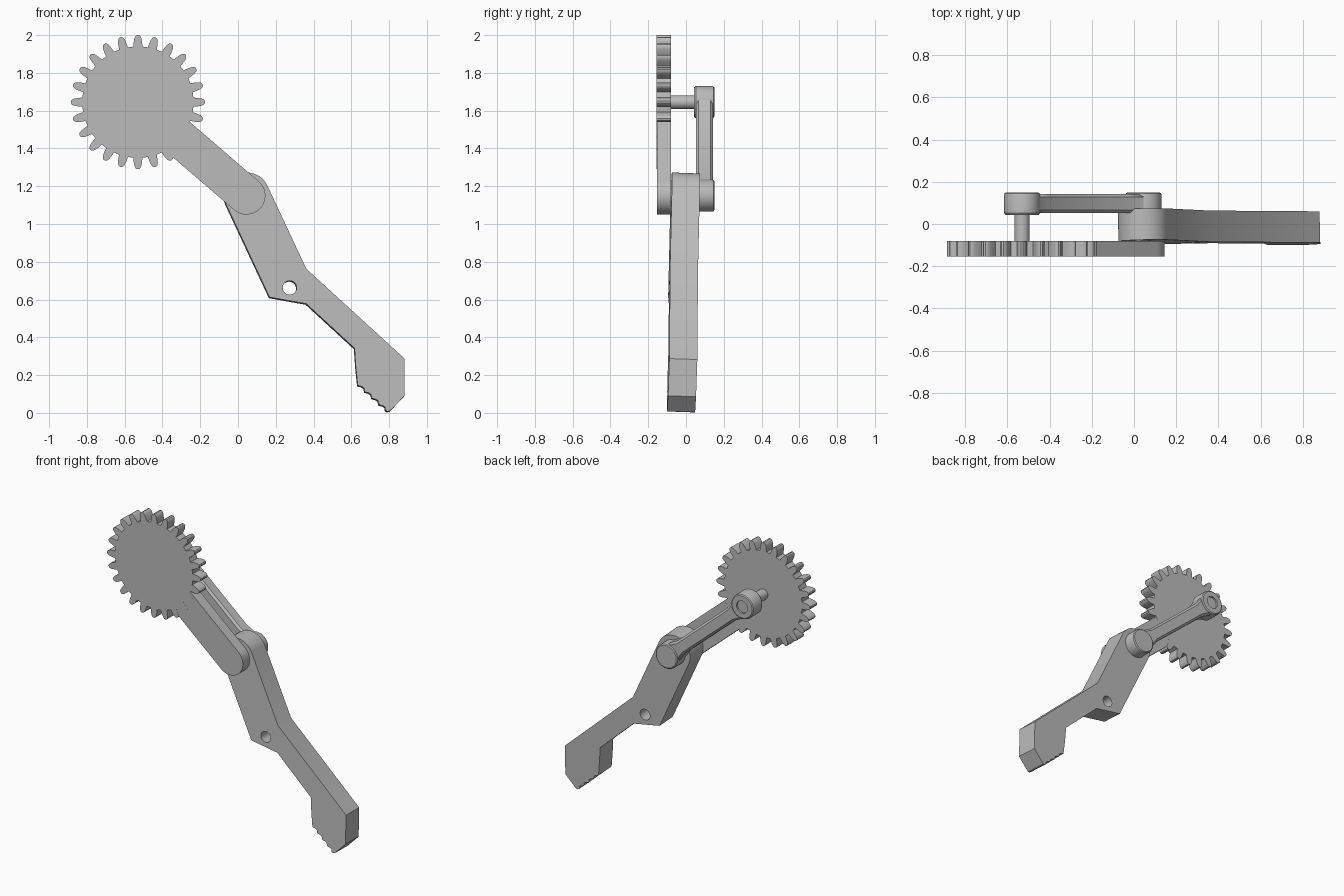
import bpy, bmesh
from math import sin, cos, pi, tau, atan2
from mathutils import Matrix, Vector

cube = bpy.data.objects.get("Cube")
if cube:
    bpy.data.objects.remove(cube)

grey = bpy.data.materials.new("plain grey")
grey.use_nodes = True
COLOUR = (0.5, 0.5, 0.5, 1)
grey.diffuse_color = COLOUR
grey.node_tree.nodes["Principled BSDF"].inputs["Base Color"].default_value = COLOUR

# Shared pivots, as (x, z)
GEAR = Vector((-0.53, 1.645))
HINGE = Vector((0.045, 1.15))
ALONG = (HINGE - GEAR).normalized()
SIDE = Vector((-ALONG.y, ALONG.x))
SLOPE = atan2(ALONG.y, ALONG.x)


def finish(name, bm):
    bmesh.ops.recalc_face_normals(bm, faces=bm.faces)
    mesh = bpy.data.meshes.new(name)
    bm.to_mesh(mesh)
    bm.free()
    mesh.materials.append(grey)
    obj = bpy.data.objects.new(name, mesh)
    bpy.context.collection.objects.link(obj)
    bpy.ops.object.select_all(action="DESELECT")
    obj.select_set(True)
    bpy.context.view_layer.objects.active = obj
    bpy.ops.object.shade_smooth_by_angle(angle=pi / 6)
    return obj


def arc(centre, radius, start=0.0, end=tau, steps=32):
    """Points along an arc; a full circle leaves out the repeated end."""
    count = steps if end - start >= tau else steps + 1
    angles = [start + (end - start) * i / steps for i in range(count)]
    return [(centre[0] + radius * cos(a), centre[1] + radius * sin(a)) for a in angles]


def plate(name, loops, front, back):
    """Extrude x-z outlines (the first solid, the rest holes) along y."""
    bm = bmesh.new()
    for loop in loops:
        verts = [bm.verts.new((x, front, z)) for x, z in loop]
        for i, v in enumerate(verts):
            bm.edges.new((verts[i - 1], v))
    bmesh.ops.triangle_fill(bm, use_beauty=True, edges=bm.edges[:],
                            normal=(0, -1, 0))
    out = bmesh.ops.extrude_face_region(bm, geom=bm.faces[:],
                                        use_keep_orig=True)
    moved = [g for g in out["geom"] if isinstance(g, bmesh.types.BMVert)]
    bmesh.ops.translate(bm, verts=moved, vec=(0, back - front, 0))
    return finish(name, bm)


def turned(name, centre, profile):
    """Revolve a (radius, y) profile about an axis along y."""
    bm = bmesh.new()
    verts = [bm.verts.new((r, y, 0)) for r, y in profile]
    edges = [bm.edges.new(pair) for pair in zip(verts, verts[1:])]
    bmesh.ops.spin(bm, geom=verts + edges, axis=(0, 1, 0), cent=(0, 0, 0),
                   angle=tau, steps=40, use_duplicate=False)
    bmesh.ops.remove_doubles(bm, verts=bm.verts, dist=0.0001)
    bmesh.ops.translate(bm, verts=bm.verts, vec=(centre[0], 0, centre[1]))
    return finish(name, bm)


# Gear wheel with rounded teeth
TEETH = 24
flank = [(0.295, 0.082), (0.318, 0.07), (0.338, 0.055), (0.35, 0.036), (0.355, 0.014)]
tooth = [(r, -a) for r, a in flank] + [(r, a) for r, a in reversed(flank)]
outline = []
for i in range(TEETH):
    for r, a in tooth:
        angle = tau * i / TEETH + a
        outline.append((GEAR.x + r * cos(angle), GEAR.y + r * sin(angle)))
plate("gear_wheel", [outline], -0.155, -0.08)

# Crank arm joined to the gear, with a round end
start = GEAR + ALONG * 0.15
arm = [start + SIDE * 0.1, start - SIDE * 0.1]
arm += arc(HINGE, 0.1, SLOPE - pi / 2, SLOPE + pi / 2, 24)
plate("crank_arm", [arm], -0.1545, -0.0805)

# Gripper finger: round hinge, elbow with a hole, serrated tip
finger = arc(HINGE, 0.12, 0.44, 0.44 + pi, 28)
finger += [(0.165, 0.61), (0.36, 0.575), (0.615, 0.34), (0.622, 0.24)]
serration = [(0, 0), (0.022, -0.006), (0.033, -0.014)]
for i in range(4):
    finger += [(0.632 + 0.0375 * i + dx, 0.143 - 0.034 * i + dz)
               for dx, dz in serration]
finger += [(0.778, 0.012), (0.79, 0.005), (0.803, 0.008), (0.88, 0.088),
           (0.88, 0.285), (0.36, 0.76)]
hole = arc((0.272, 0.66), 0.037)
gripper = plate("gripper_finger", [finger, hole], -0.074, 0.074)
# The finger leans slightly off the gear plane
lean = Matrix(((1, -0.025, 0, 0), (0.025, 1, 0.035, -0.046),
               (0, -0.035, 1, 0), (0, 0, 0, 1)))
gripper.data.transform(lean)

# Rear link: two round bosses joined by a chamfered bar
boss = [(0, 0.042), (0.078, 0.042), (0.085, 0.052), (0.085, 0.138),
        (0.083, 0.145), (0.076, 0.15)]
recess = [(0.042, 0.15), (0.042, 0.138), (0, 0.138)]
turned("upper_link_boss", GEAR, boss + recess)
turned("lower_link_boss", HINGE, boss + [(0, 0.15)])

length = (HINGE - GEAR).length
edge = [(0.04, 0.068), (0.13, 0.046), (length - 0.13, 0.046), (length - 0.04, 0.068)]
bar = [GEAR + ALONG * d + SIDE * w for d, w in edge]
bar += [GEAR + ALONG * d - SIDE * w for d, w in reversed(edge)]
link = plate("link_bar", [bar], 0.053, 0.143)
chamfer = link.modifiers.new("chamfer", "BEVEL")
chamfer.width = 0.014
chamfer.segments = 1

# Pins through the gear and the hinge
for name, centre in (("gear_pin", GEAR), ("hinge_pin", HINGE)):
    turned(name, centre, [(0, -0.1), (0.036, -0.1), (0.036, 0.06), (0, 0.06)])
